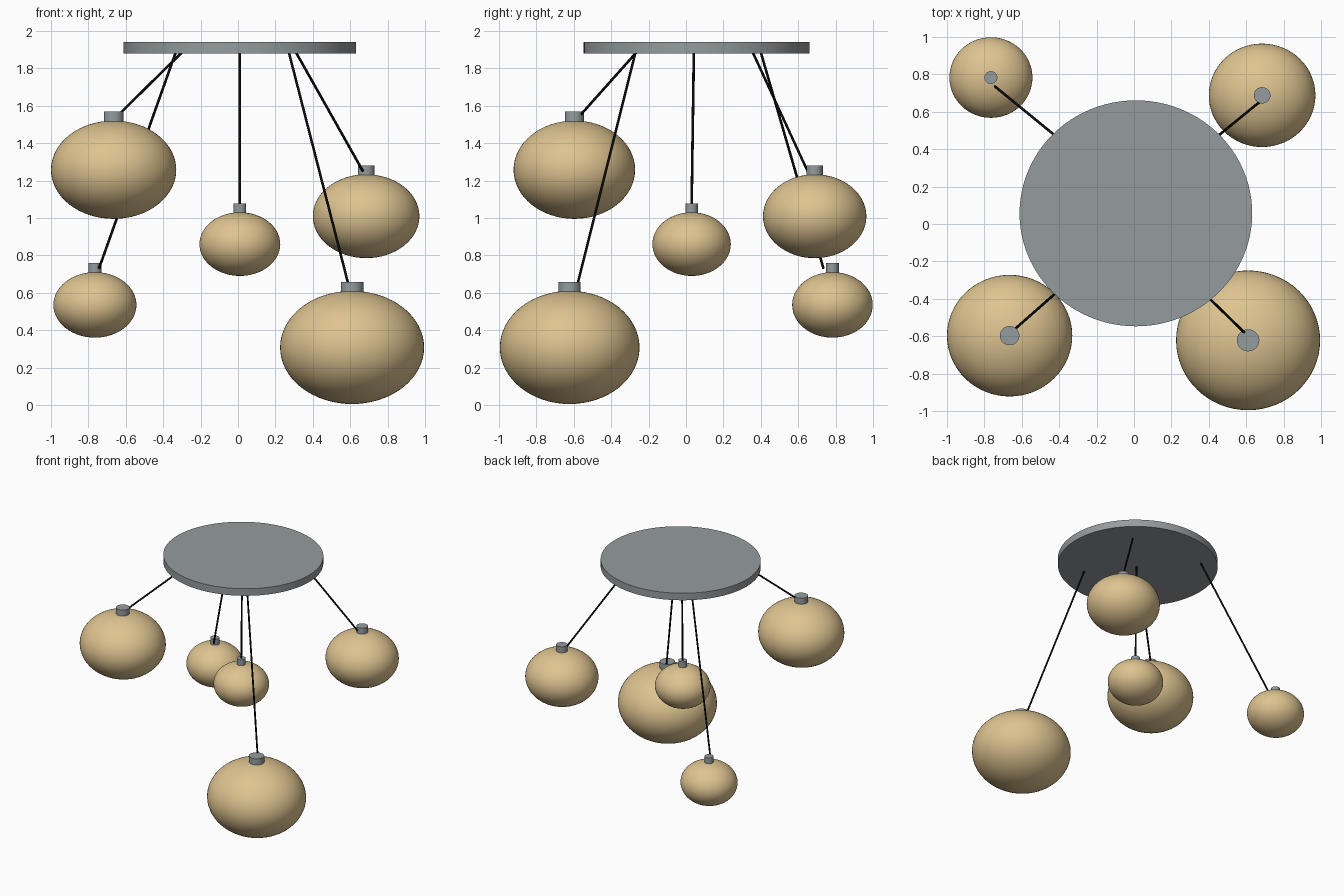
import bpy
from mathutils import Vector

cube = bpy.data.objects.get("Cube")
if cube:
    bpy.data.objects.remove(cube, do_unlink=True)


def make_material(name, rgb):
    mat = bpy.data.materials.new(name)
    mat.use_nodes = True
    mat.diffuse_color = (*rgb, 1)
    mat.node_tree.nodes["Principled BSDF"].inputs["Base Color"].default_value = (*rgb, 1)
    return mat


AMBER = make_material("warm amber glass", (0.73, 0.55, 0.28))
METAL = make_material("brushed grey metal", (0.30, 0.33, 0.345))
BLACK = make_material("black cord", (0.003, 0.003, 0.003))


def finish(name, mat):
    obj = bpy.context.object
    obj.name = name
    obj.data.materials.append(mat)
    bpy.ops.object.shade_smooth_by_angle()
    return obj


def disc(name, x, y, bottom, top, rx, ry, mat, sides):
    """Upright elliptical cylinder between two heights."""
    bpy.ops.mesh.primitive_cylinder_add(vertices=sides, radius=1, depth=1,
                                        location=(x, y, (bottom + top) / 2))
    bpy.context.object.scale = (rx, ry, top - bottom)
    bpy.ops.object.transform_apply(location=False, rotation=False)
    return finish(name, mat)


def globe(name, x, y, bottom, top, rx, ry):
    bpy.ops.mesh.primitive_uv_sphere_add(segments=64, ring_count=32, radius=1,
                                         location=(x, y, (bottom + top) / 2))
    bpy.context.object.scale = (rx, ry, (top - bottom) / 2)
    bpy.ops.object.transform_apply(location=False, rotation=False)
    return finish(name, AMBER)


def cord(name, start, end):
    start, end = Vector(start), Vector(end)
    run = end - start
    bpy.ops.mesh.primitive_cylinder_add(vertices=12, radius=0.007, depth=run.length,
                                        location=(start + end) / 2)
    bpy.context.object.rotation_euler = run.to_track_quat('Z', 'Y').to_euler()
    return finish(name, BLACK)


# Ceiling plate
disc("ceiling_plate", 0.01, 0.057, 1.88, 1.94, 0.622, 0.604, METAL, 96)

# Pendants: name, globe centre, bottom, top, x radius, cord start, cord end
PENDANTS = [
    ("front_right", (-0.665, -0.597), 0.995, 1.52, 0.335, (-0.30, -0.265), (-0.635, -0.56, 1.555)),
    ("front_left", (0.61, -0.622), 0.005, 0.61, 0.385, (0.272, -0.27), (0.59, -0.58, 0.645)),
    ("back_left", (0.685, 0.688), 0.785, 1.233, 0.285, (0.31, 0.357), (0.668, 0.65, 1.25)),
    ("back_right", (-0.765, 0.783), 0.36, 0.71, 0.222, (-0.333, 0.40), (-0.743, 0.735, 0.73)),
    ("centre", (0.01, 0.03), 0.69, 1.03, 0.216, (0.01, 0.042), (0.01, 0.03, 1.06)),
]
for name, (x, y), low, high, radius, start, end in PENDANTS:
    globe(name + "_globe", x, y, low, high, radius, radius * 0.97)
    cap = radius * 0.156
    disc(name + "_cap", x, y, high - 0.008, high + 0.048, cap, cap * 0.98, METAL, 32)
    cord(name + "_cord", (*start, 1.885), end)
